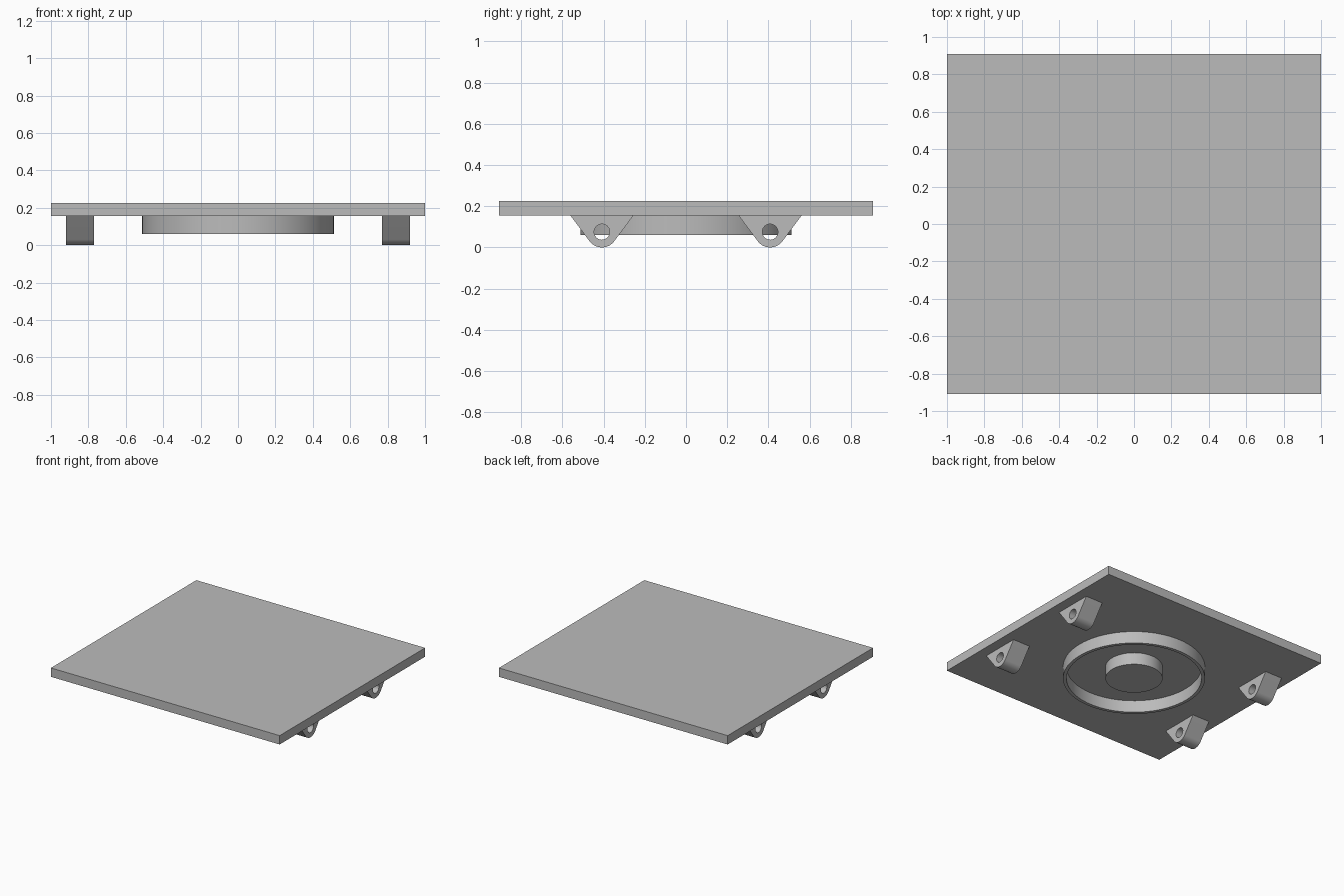
import bpy, bmesh
from math import pi, sin, cos, atan2, acos, hypot, radians
from mathutils import Matrix

cube = bpy.data.objects.get("Cube")
if cube:
    bpy.data.objects.remove(cube)

grey = bpy.data.materials.new("light grey")
grey.use_nodes = True
COLOUR = (0.5, 0.5, 0.5, 1)
grey.diffuse_color = COLOUR
grey.node_tree.nodes["Principled BSDF"].inputs["Base Color"].default_value = COLOUR

PLATE_BOTTOM, PLATE_TOP = 0.155, 0.225
RIM_BOTTOM = 0.06


def arc(radius, start=0.0, end=2 * pi, steps=64, closed=True):
    """Points on an arc; a closed arc leaves out the repeated end point."""
    count = steps if closed else steps + 1
    return [(radius * cos(start + (end - start) * i / steps),
             radius * sin(start + (end - start) * i / steps)) for i in range(count)]


def extrude(name, loops, depth, matrix):
    """Solid with a flat outline (later loops are holes), centred on its depth."""
    curve = bpy.data.curves.new(name, "CURVE")
    curve.dimensions = "2D"
    curve.fill_mode = "BOTH"
    curve.extrude = depth / 2
    for loop in loops:
        spline = curve.splines.new("POLY")
        spline.points.add(len(loop) - 1)
        for point, (x, y) in zip(spline.points, loop):
            point.co = (x, y, 0, 1)
        spline.use_cyclic_u = True
    temp = bpy.data.objects.new(name + "_outline", curve)
    bpy.context.collection.objects.link(temp)
    graph = bpy.context.evaluated_depsgraph_get()
    mesh = bpy.data.meshes.new_from_object(temp.evaluated_get(graph))
    bpy.data.objects.remove(temp)
    bpy.data.curves.remove(curve)

    # Weld caps to walls and place the part
    bm = bmesh.new()
    bm.from_mesh(mesh)
    bmesh.ops.remove_doubles(bm, verts=bm.verts, dist=0.0001)
    bmesh.ops.transform(bm, matrix=matrix, verts=bm.verts)
    bmesh.ops.recalc_face_normals(bm, faces=bm.faces)
    bm.to_mesh(mesh)
    bm.free()
    mesh.name = name
    mesh.materials.clear()
    mesh.materials.append(grey)
    obj = bpy.data.objects.new(name, mesh)
    bpy.context.collection.objects.link(obj)
    bpy.ops.object.select_all(action="DESELECT")
    obj.select_set(True)
    bpy.context.view_layer.objects.active = obj
    bpy.ops.object.shade_smooth_by_angle(angle=radians(30))
    return obj


def raised(bottom, top):
    return Matrix.Translation((0, 0, (bottom + top) / 2))


# Flat top plate
extrude("top_plate", [[(-1, -0.908), (1, -0.908), (1, 0.908), (-1, 0.908)]],
        PLATE_TOP - PLATE_BOTTOM, raised(PLATE_BOTTOM, PLATE_TOP))

# Thin round rim and solid centre boss under the plate
rim_depth = PLATE_BOTTOM - RIM_BOTTOM
extrude("round_rim", [arc(0.512, steps=96), arc(0.487, steps=96)],
        rim_depth, raised(RIM_BOTTOM, PLATE_BOTTOM))
extrude("centre_boss", [arc(0.206)], rim_depth, raised(RIM_BOTTOM, PLATE_BOTTOM))

# Four lugs: wide at the plate, tapering tangentially to a rounded, drilled end
NOSE, HALF_TOP = 0.075, 0.153
top_y = PLATE_BOTTOM - NOSE
tangent = atan2(top_y, HALF_TOP) - acos(NOSE / hypot(HALF_TOP, top_y))
nose = arc(NOSE, pi - tangent, 2 * pi + tangent, 32, closed=False)
lug_outline = [(HALF_TOP, top_y), (-HALF_TOP, top_y)] + nose
upright = Matrix.Rotation(pi / 2, 4, "Z") @ Matrix.Rotation(pi / 2, 4, "X")
for side, x in (("left", 0.845), ("right", -0.845)):
    for end, y in (("front", -0.408), ("back", 0.408)):
        extrude(f"{end}_{side}_lug", [lug_outline, arc(0.038, steps=32)], 0.15,
                Matrix.Translation((x, y, NOSE)) @ upright)
